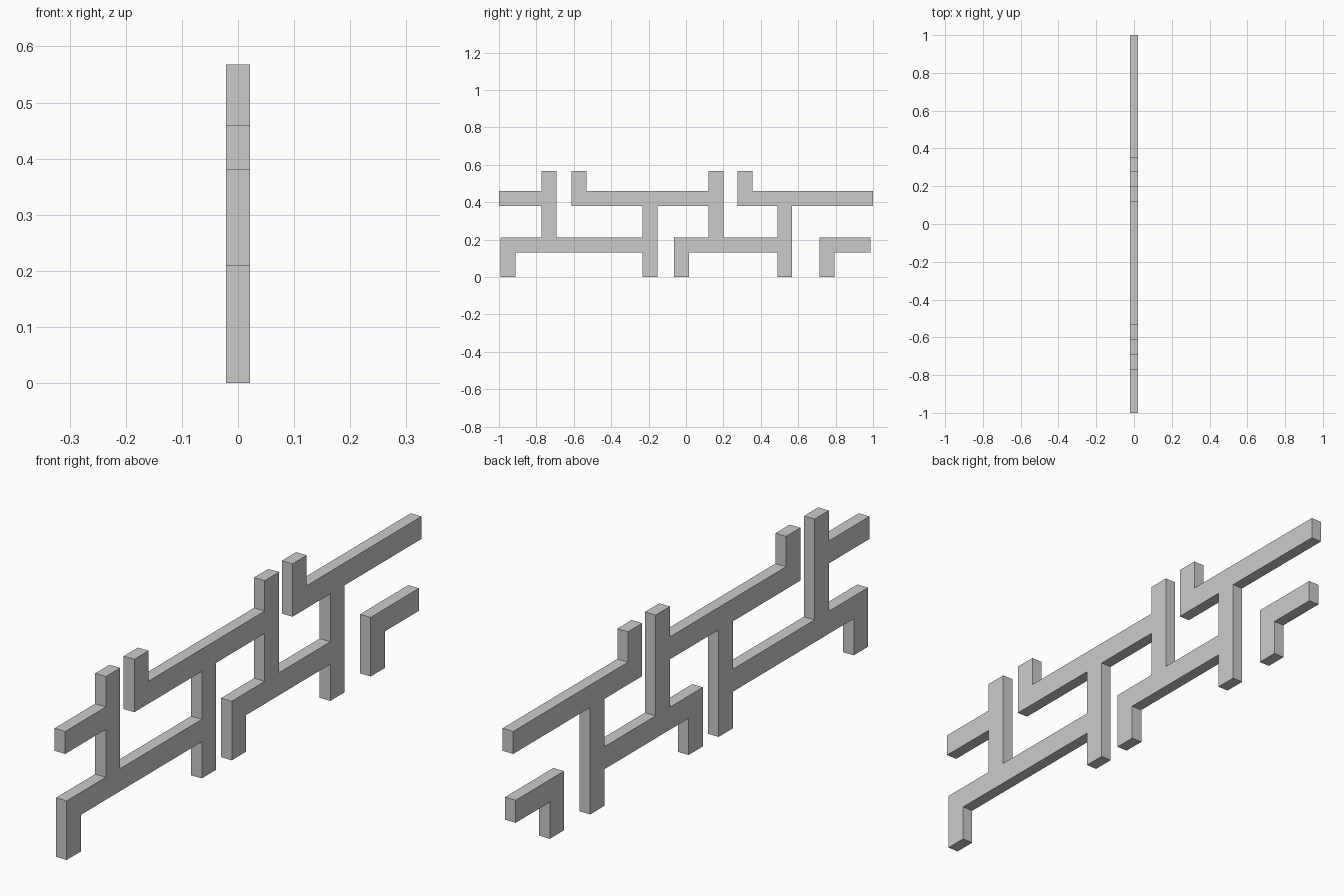
import bpy, bmesh

if "Cube" in bpy.data.objects:
    bpy.data.objects.remove(bpy.data.objects["Cube"])

HALF = 0.021                 # half thickness along x
T = 0.568                    # top of the upright posts
U1, U0 = 0.46, 0.38          # upper rail, top and underside
L1, L0 = 0.21, 0.13          # lower rail, top and underside


def plate(name, outline):
    """Extrude a (y, z) outline through the thickness of the fretwork."""
    bm = bmesh.new()
    face = bm.faces.new([bm.verts.new((-HALF, y, z)) for y, z in outline])
    ext = bmesh.ops.extrude_face_region(bm, geom=[face], use_keep_orig=True)
    verts = [g for g in ext["geom"] if isinstance(g, bmesh.types.BMVert)]
    bmesh.ops.translate(bm, verts=verts, vec=(2 * HALF, 0, 0))
    bmesh.ops.recalc_face_normals(bm, faces=bm.faces)
    mesh = bpy.data.meshes.new(name)
    bm.to_mesh(mesh)
    bm.free()
    obj = bpy.data.objects.new(name, mesh)
    bpy.context.collection.objects.link(obj)
    return obj


# Continuous lattice: rails, posts and hooks in one unbroken outline
plate("lattice_panel", [
    # upper edge, running towards +y
    (-1, U0), (-1, U1), (-.772, U1), (-.772, T), (-.692, T), (-.692, L1),
    (-.233, L1), (-.233, U0), (-.612, U0), (-.612, T), (-.532, T), (-.532, U1),
    (.12, U1), (.12, T), (.20, T), (.20, L1),
    (.488, L1), (.488, U0), (.276, U0), (.276, T), (.356, T), (.356, U1),
    (1, U1), (1, U0),
    # lower edge, running back towards -y
    (.568, U0), (.568, 0), (.488, 0), (.488, L0), (.015, L0), (.015, 0),
    (-.065, 0), (-.065, L1), (.12, L1), (.12, U0),
    (-.153, U0), (-.153, 0), (-.233, 0), (-.233, L0), (-.912, L0), (-.912, 0),
    (-.992, 0), (-.992, L1), (-.772, L1), (-.772, U0),
])

# Separate angled bracket at the +y end
plate("end_bracket", [
    (.715, 0), (.715, L1), (.986, L1), (.986, L0), (.795, L0), (.795, 0),
])
